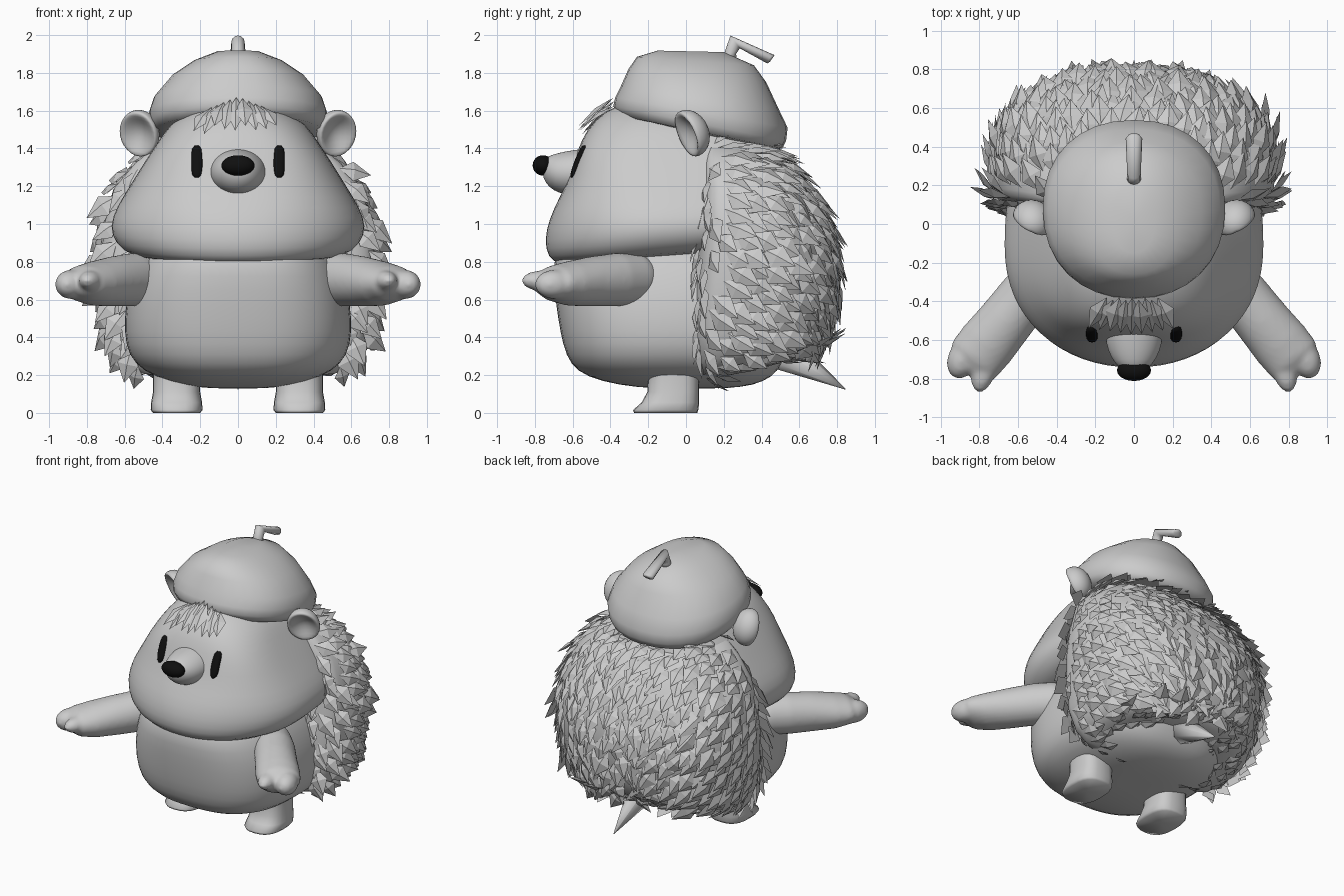
import bpy, bmesh, random
from math import sin, cos, pi
from mathutils import Vector, Matrix
from mathutils.bvhtree import BVHTree

if "Cube" in bpy.data.objects:
    bpy.data.objects.remove(bpy.data.objects["Cube"])

random.seed(4)
black = bpy.data.materials.new("black")
black.diffuse_color = (0.005, 0.005, 0.005, 1)
black.use_nodes = True
black.node_tree.nodes["Principled BSDF"].inputs["Base Color"].default_value = black.diffuse_color


def finish(name, bm, smooth=True, mirror=False, subsurf=0, mat=None, fuse=False):
    bmesh.ops.recalc_face_normals(bm, faces=bm.faces)
    for f in bm.faces:
        f.smooth = smooth
    me = bpy.data.meshes.new(name)
    bm.to_mesh(me)
    ob = bpy.data.objects.new(name, me)
    bpy.context.collection.objects.link(ob)
    if fuse:
        m = ob.modifiers.new("fuse", 'REMESH')
        m.mode, m.voxel_size, m.use_smooth_shade = 'VOXEL', .014, True
        m = ob.modifiers.new("soften", 'SMOOTH')
        m.factor, m.iterations = .5, 8
    if mirror:
        ob.modifiers.new("mirror", 'MIRROR').use_mirror_merge = False
    if subsurf:
        m = ob.modifiers.new("subsurf", 'SUBSURF')
        m.levels = m.render_levels = subsurf
    if mat:
        me.materials.append(mat)
    return ob


def ring(f, b, hw, nf=2.4, nb=2.4, c=0.5, cx=0, seg=32):
    """Superellipse loop between two (y, z) points, hw wide either side of cx."""
    f, b = Vector((0, *f)), Vector((0, *b))
    mid = f.lerp(b, c)
    pts = []
    for i in range(seg):
        t = 2 * pi * i / seg
        co, si = cos(t), sin(t)
        n = nf if si < 0 else nb
        x = hw * abs(co) ** (2 / n) * (1 if co > 0 else -1)
        s = abs(si) ** (2 / n)
        pts.append(mid + ((f if si < 0 else b) - mid) * s + Vector((cx + x, 0, 0)))
    return pts


def loft(rings, bm=None):
    """Skin a stack of loops and close both ends with fans."""
    bm = bm or bmesh.new()
    vs = [[bm.verts.new(p) for p in r] for r in rings]
    n = len(vs[0])
    for a, b in zip(vs, vs[1:]):
        for i in range(n):
            j = (i + 1) % n
            bm.faces.new((a[i], a[j], b[j], b[i]))
    for r, pts in ((vs[0], rings[0]), (vs[-1], rings[-1])):
        c = bm.verts.new(sum(pts, Vector()) / n)
        for i in range(n):
            bm.faces.new((r[i], r[(i + 1) % n], c))
    return bm


def ellipsoid(center, radii, bm=None, rot=None):
    bm = bm or bmesh.new()
    m = Matrix.Translation(center) @ (rot or Matrix()) @ Matrix.Diagonal((*radii, 1))
    bmesh.ops.create_uvsphere(bm, u_segments=24, v_segments=14, radius=1, matrix=m)
    return bm


def leaf(bm, root, d, n, length, width):
    """Pointed, ridged quill lying along d with its ridge toward n."""
    side = d.cross(n).normalized()
    mid = root + d * length * 0.45
    r, l, k, q, t = [bm.verts.new(p) for p in (
        root, mid - side * width / 2, mid + n * width * 0.17,
        mid + side * width / 2, root + d * length)]
    for f in ((r, q, k), (r, k, l), (l, k, t), (k, q, t), (r, l, t, q)):
        bm.faces.new(f)


# body: front y, back y, height, half width
body = [(-.18, .22, .13, .15), (-.35, .36, .145, .30), (-.53, .46, .19, .44),
        (-.615, .51, .255, .55), (-.655, .55, .36, .60), (-.68, .58, .5, .605),
        (-.70, .58, .65, .585), (-.71, .58, .8, .53), (-.66, .55, .92, .45)]
finish("body", loft([ring((f, z), (b, z), w, 2.6, 2.6) for f, b, z, w in body]), subsurf=1)

# head: front point, back point, half width, front squareness
head = [(-.62, .785, .30, .86, .43, 2.1), (-.71, .795, .40, .87, .57, 2.1),
        (-.75, .865, .45, .92, .65, 2.1), (-.745, .97, .50, 1.0, .685, 2.1),
        (-.705, 1.08, .50, 1.1, .645, 2.3), (-.64, 1.2, .50, 1.2, .575, 2.6),
        (-.595, 1.33, .49, 1.33, .495, 3), (-.555, 1.45, .45, 1.42, .425, 2.8),
        (-.49, 1.55, .42, 1.48, .37, 2.4), (-.38, 1.63, .38, 1.53, .28, 2.2),
        (-.2, 1.67, .3, 1.57, .15, 2.2)]
bm = loft([ring((a, b), (c, d), w, n, 3) for a, b, c, d, w, n in head])
head_tree = BVHTree.FromBMesh(bm)
finish("head", bm, subsurf=1)

# snout and nose
snout = [(-.45, 1.14, -.45, 1.41, .155), (-.59, 1.15, -.57, 1.395, .152),
         (-.67, 1.16, -.64, 1.385, .135), (-.73, 1.195, -.70, 1.37, .105),
         (-.76, 1.25, -.75, 1.35, .06)]
finish("snout", loft([ring((a, b), (c, d), w, 2, 2) for a, b, c, d, w in snout]), subsurf=1)
finish("nose", ellipsoid((0, -.757, 1.31), (.088, .055, .054)), mat=black)

# eyes follow the face surface
rings = []
for z, w in ((1.245, .012), (1.26, .025), (1.29, .03), (1.33, .03),
             (1.37, .03), (1.40, .025), (1.415, .012)):
    y = head_tree.ray_cast(Vector((.217, -2, z)), Vector((0, 1, 0)))[0].y
    rings.append(ring((y - w * .5, z), (y + .03, z), w, cx=.217, seg=16))
finish("eye", loft(rings), mirror=True, mat=black)

# ears: thick spheres with a hollow front, turned outward
bm = ellipsoid((0, 0, 0), (1, 1, 1))
for v in bm.verts:
    if v.co.y < 0:
        v.co.y += 1.25 * (1 - v.co.x ** 2 - v.co.z ** 2)
bm.transform(Matrix.Translation((.523, .02, 1.48)) @ Matrix.Rotation(.4, 4, 'X')
             @ Matrix.Rotation(.45, 4, 'Z') @ Matrix.Diagonal((.11, .10, .128, 1)))
finish("ear", bm, mirror=True)

# beret and its bent stem
hat = [(-.28, 1.56, .44, 1.39, .36), (-.36, 1.575, .51, 1.40, .445), (-.385, 1.625, .53, 1.44, .468),
       (-.375, 1.67, .538, 1.51, .472),
       (-.345, 1.73, .49, 1.61, .445), (-.305, 1.82, .425, 1.75, .35),
       (-.26, 1.885, .36, 1.84, .235), (-.15, 1.918, .2, 1.91, .11)]
finish("beret", loft([ring((a, b), (c, d), w, 2.2, 2.2) for a, b, c, d, w in hat]))
stem = [(.19, 1.87, .27, 1.87, .04), (.205, 1.91, .265, 1.90, .035),
        (.235, 1.998, .285, 1.93, .035), (.455, 1.90, .43, 1.85, .043), (.47, 1.895, .445, 1.86, .03)]
finish("beret_stem", loft([ring((a, b), (c, d), w, 2, 2, seg=12) for a, b, c, d, w in stem]))

# arms with mittens and thumbs, fused smooth
across, up = Vector((.78, .62, 0)), Vector((0, 0, 1))
arm = [(.40, -.17, .71, .09, .09), (.47, -.26, .71, .125, .135), (.56, -.37, .705, .14, .142),
       (.67, -.51, .695, .145, .132), (.76, -.62, .685, .152, .118), (.825, -.70, .685, .148, .095),
       (.855, -.745, .685, .115, .06), (.865, -.76, .685, .07, .035)]
bm = loft([[Vector((x, y, z)) + across * h * cos(2 * pi * i / 24) + up * v * sin(2 * pi * i / 24)
            for i in range(24)] for x, y, z, h, v in arm])
ellipsoid((.885, -.695, .68), (.078, .11, .078), bm, Matrix.Rotation(.4, 4, 'Z'))
ellipsoid((.777, -.755, .70), (.062, .12, .055), bm, Matrix.Rotation(.25, 4, 'Z'))
finish("arm", bm, mirror=True, fuse=True)

# feet
foot = [(-.275, .06, 0, .125), (-.28, .065, .015, .137), (-.235, .07, .055, .135),
        (-.205, .07, .11, .125), (-.20, .07, .2, .125), (-.20, .07, .3, .12)]
finish("foot", loft([ring((f, z), (b, z), w, 2.6, 2.8, cx=.325, seg=24)
                     for f, b, z, w in foot]), mirror=True)

# under-layer of the quill coat
coat = [(.12, .18, .54, .32, .44), (.07, .20, .63, .31, .55), (.05, .27, .71, .37, .64),
        (.03, .40, .755, .48, .69), (.03, .6, .79, .64, .715), (.05, .8, .795, .8, .73),
        (.07, 1.0, .755, .98, .715), (.08, 1.2, .665, 1.15, .66), (.08, 1.33, .57, 1.28, .55),
        (.09, 1.41, .48, 1.36, .45), (.12, 1.44, .4, 1.40, .32)]
bm = loft([ring((a, b), (c, d), w, 4.5, 2.25, c=.33) for a, b, c, d, w in coat])
bmesh.ops.recalc_face_normals(bm, faces=bm.faces)
shell = bm.copy()
finish("coat_base", bm)

# quills scattered evenly over the coat, swept back and down
bmesh.ops.triangulate(shell, faces=shell.faces)
shell.normal_update()
tris = list(shell.faces)
cells, quills = {}, bmesh.new()
gap = .07
for f in random.choices(tris, [f.calc_area() for f in tris], k=14000):
    a, b = random.random(), random.random()
    if a + b > 1:
        a, b = 1 - a, 1 - b
    v0, v1, v2 = [v.co for v in f.verts]
    p = v0 + (v1 - v0) * a + (v2 - v0) * b
    n = f.normal.copy()
    if (n.y < -.5 and abs(p.x) < .52) or (n.z < -.8 and abs(p.x) < .2):
        continue
    key = tuple(int(c // gap) for c in p)
    near = (q for i in (-1, 0, 1) for j in (-1, 0, 1) for k in (-1, 0, 1)
            for q in cells.get((key[0] + i, key[1] + j, key[2] + k), ()))
    if any((p - q).length < gap for q in near):
        continue
    cells.setdefault(key, []).append(p)
    flow = Vector((random.uniform(-.25, .25), .75, -.45))
    flow = (flow - n * flow.dot(n)).normalized()
    d = (flow + n * random.uniform(.1, .28)).normalized()
    n = (n - d * n.dot(d)).normalized()
    size = random.uniform(.85, 1.1) * (.75 if p.z < .33 else 1)
    leaf(quills, p, d, n, .195 * size, .125 * size)
finish("quills", quills, smooth=False)

# fringe under the beret
bm = bmesh.new()
for i in range(9):
    x = -.235 + .055 * i
    root = Vector((x * .6, -.38 - .012 * (i % 2), 1.675 - abs(x) * .25))
    tip = Vector((x, -.575 + abs(x) * .15, 1.49 + random.uniform(-.025, .035)))
    d = tip - root
    n = Vector((x * .8, -.7, .7))
    n = (n - d * n.dot(d) / d.length_squared).normalized()
    leaf(bm, root, d.normalized(), n, d.length, .1)
finish("fringe", bm, smooth=False)

# tail
bm = bmesh.new()
axis = Vector((0, .845, .125)) - Vector((0, .52, .32))
m = Matrix.Translation(Vector((0, .52, .32)) + axis / 2) @ axis.to_track_quat('Z', 'Y').to_matrix().to_4x4()
bmesh.ops.create_cone(bm, cap_ends=True, segments=8, radius1=.1, radius2=.002,
                      depth=axis.length, matrix=m)
finish("tail", bm)
